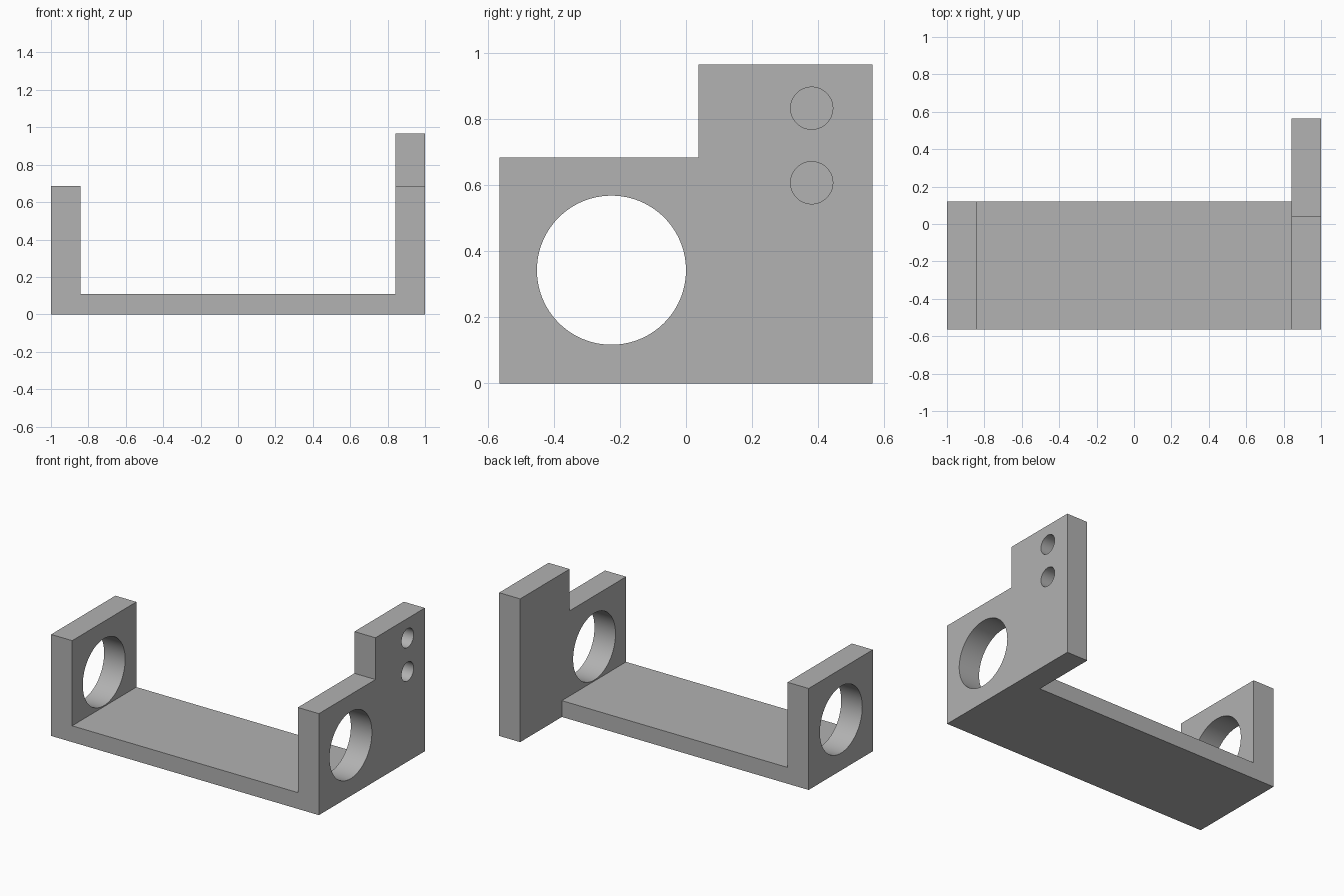
import bpy
import bmesh
import math
from mathutils import Matrix

default = bpy.data.objects.get("Cube")
if default:
    bpy.data.objects.remove(default, do_unlink=True)

# Main dimensions
FRONT, MID_BACK, BACK = -0.565, 0.12, 0.565
STEP_Y, LOW_TOP, HIGH_TOP = 0.038, 0.685, 0.967
INNER, FLOOR_TOP = 0.843, 0.11
POCKET_DEPTH = 0.125

grey = bpy.data.materials.new("plain grey")
grey.use_nodes = True
grey.diffuse_color = (0.445, 0.445, 0.445, 1)
grey.node_tree.nodes["Principled BSDF"].inputs["Base Color"].default_value = grey.diffuse_color


def add_mesh(name, bm):
    bmesh.ops.recalc_face_normals(bm, faces=bm.faces)
    mesh = bpy.data.meshes.new(name)
    bm.to_mesh(mesh)
    bm.free()
    mesh.materials.append(grey)
    obj = bpy.data.objects.new(name, mesh)
    bpy.context.collection.objects.link(obj)
    return obj


def plate(name, outline, x0, x1):
    """Extrude a side outline of (y, z) points from x0 to x1."""
    bm = bmesh.new()
    face = bm.faces.new([bm.verts.new((x0, y, z)) for y, z in outline])
    result = bmesh.ops.extrude_face_region(bm, geom=[face])
    moved = [v for v in result["geom"] if isinstance(v, bmesh.types.BMVert)]
    bmesh.ops.translate(bm, verts=moved, vec=(x1 - x0, 0, 0))
    return add_mesh(name, bm)


def rod(name, y, z, radius, x0, x1):
    """Cylinder lying along x."""
    bm = bmesh.new()
    place = Matrix.Translation(((x0 + x1) / 2, y, z)) @ Matrix.Rotation(math.pi / 2, 4, "Y")
    bmesh.ops.create_cone(bm, cap_ends=True, segments=96, radius1=radius,
                          radius2=radius, depth=x1 - x0, matrix=place)
    obj = add_mesh(name, bm)
    obj.hide_render = True
    return obj


def combine(target, tool, operation):
    mod = target.modifiers.new(operation.lower(), "BOOLEAN")
    mod.operation = operation
    mod.solver = "EXACT"
    mod.object = tool
    bpy.ops.object.select_all(action="DESELECT")
    target.select_set(True)
    bpy.context.view_layer.objects.active = target
    bpy.ops.object.modifier_apply(modifier=mod.name)
    bpy.data.objects.remove(tool, do_unlink=True)


def rectangle(y0, y1, top):
    return [(y0, 0), (y1, 0), (y1, top), (y0, top)]


# Floor plate, low end wall and tall stepped end wall joined into one bracket
bracket = plate("bracket", rectangle(FRONT, MID_BACK, FLOOR_TOP), -1, 1)
low_wall = plate("low_wall", rectangle(FRONT, MID_BACK, LOW_TOP), -1, -INNER)
tall_wall = plate("tall_wall", [(FRONT, 0), (BACK, 0), (BACK, HIGH_TOP), (STEP_Y, HIGH_TOP),
                                (STEP_Y, LOW_TOP), (FRONT, LOW_TOP)], INNER, 1)
for wall in (low_wall, tall_wall):
    combine(bracket, wall, "UNION")

# Large bore through both walls
combine(bracket, rod("bore_cutter", -0.226, 0.343, 0.226, -1.2, 1.2), "DIFFERENCE")

# Two blind screw pockets in the outer face of the tall wall
for z in (0.608, 0.834):
    combine(bracket, rod("pocket_cutter", 0.381, z, 0.064, 1 - POCKET_DEPTH, 1.1), "DIFFERENCE")

# Smooth round walls with crisp edges
bracket.select_set(True)
bpy.context.view_layer.objects.active = bracket
bpy.ops.object.shade_smooth_by_angle(angle=math.radians(30))
